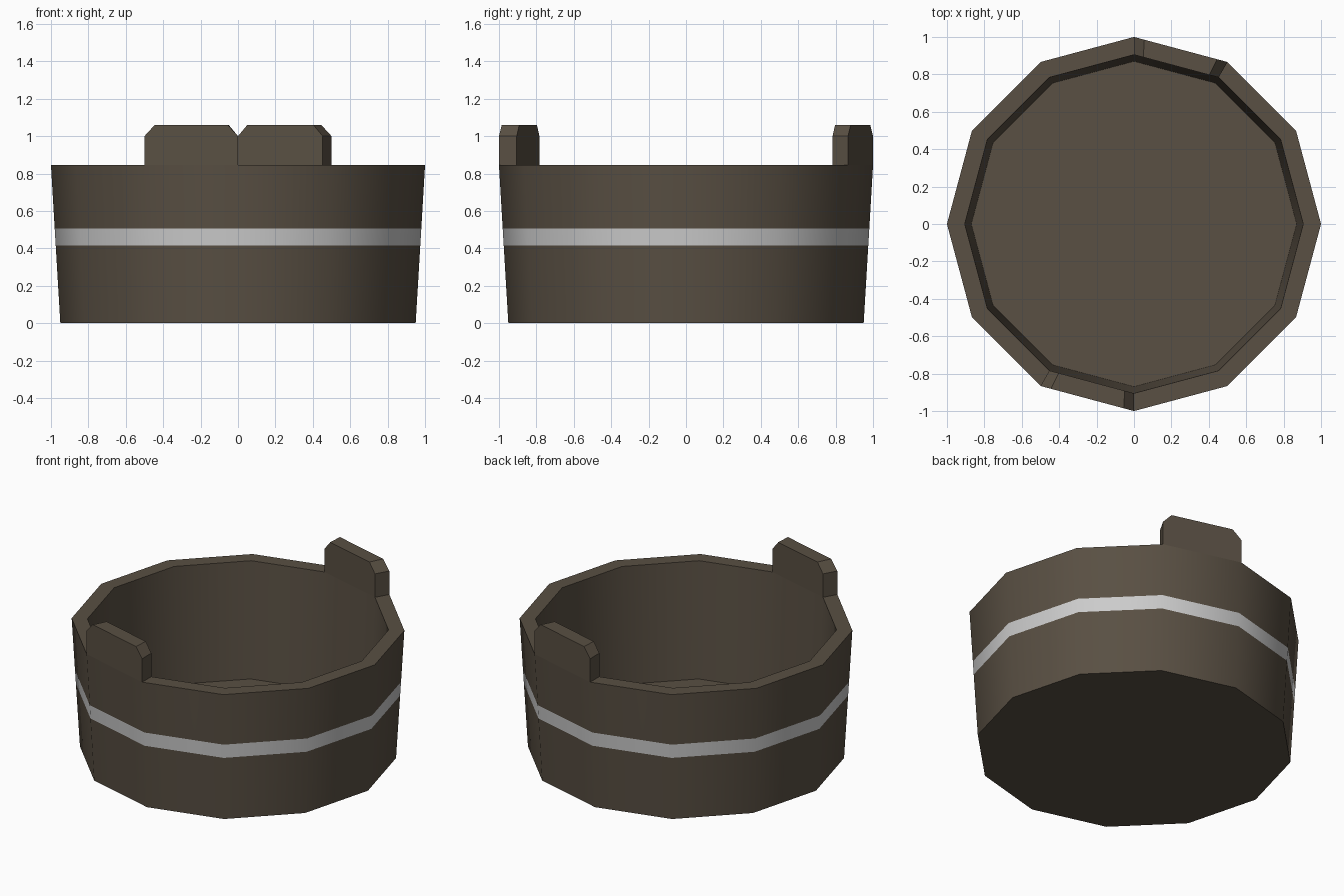
import bpy, bmesh, math

if "Cube" in bpy.data.objects:
    bpy.data.objects.remove(bpy.data.objects["Cube"])

N = 12


def material(name, colour):
    m = bpy.data.materials.new(name)
    m.diffuse_color = (*colour, 1)
    m.use_nodes = True
    m.node_tree.nodes["Principled BSDF"].inputs["Base Color"].default_value = m.diffuse_color
    return m


wood = material("dark wood", (0.100, 0.079, 0.056))
metal = material("light metal", (0.60, 0.60, 0.60))


def finish(bm, name):
    bmesh.ops.recalc_face_normals(bm, faces=bm.faces)
    mesh = bpy.data.meshes.new(name)
    bm.to_mesh(mesh)
    bm.free()
    mesh.materials.append(wood)
    mesh.materials.append(metal)
    ob = bpy.data.objects.new(name, mesh)
    bpy.context.collection.objects.link(ob)
    bpy.ops.object.select_all(action='DESELECT')
    ob.select_set(True)
    bpy.context.view_layer.objects.active = ob
    bpy.ops.object.shade_smooth_by_angle(angle=math.radians(40))
    return ob


def polar(r, deg, z):
    a = math.radians(deg)
    return (r * math.cos(a), r * math.sin(a), z)


# Tub: outer wall with flush hoop, rim, inner wall and raised floor
RIM = 0.845
profile = [(0.95, 0), (0.9746, 0.415), (0.98, 0.505), (1.0, RIM),
           (0.905, RIM), (0.87, 0.08)]
bm = bmesh.new()
rings = [[bm.verts.new(polar(r, i * 360 / N, z)) for i in range(N)]
         for r, z in profile]
for k in range(len(rings) - 1):
    a, b = rings[k], rings[k + 1]
    for i in range(N):
        j = (i + 1) % N
        f = bm.faces.new((a[i], a[j], b[j], b[i]))
        f.material_index = 1 if k == 1 else 0  # metal hoop
bm.faces.new(rings[0])
bm.faces.new(rings[-1])
finish(bm, "tub")


# Handle lugs: one rim segment each, raised, with chamfered top corners
def lug(name, start):
    outline = [(0, RIM), (0, 1.0), (0.11, 1.06), (0.89, 1.06), (1, 1.0), (1, RIM)]
    bm = bmesh.new()
    sides = []
    for r in (1.0, 0.905):
        p, q = polar(r, start, 0), polar(r, start + 30, 0)
        sides.append([bm.verts.new((p[0] + (q[0] - p[0]) * t,
                                    p[1] + (q[1] - p[1]) * t, z))
                      for t, z in outline])
    outer, inner = sides
    bm.faces.new(outer)
    bm.faces.new(inner[::-1])
    n = len(outline)
    for i in range(n):
        j = (i + 1) % n
        bm.faces.new((outer[i], inner[i], inner[j], outer[j]))
    finish(bm, name)


lug("front_lug", 240)
lug("back_lug", 60)
